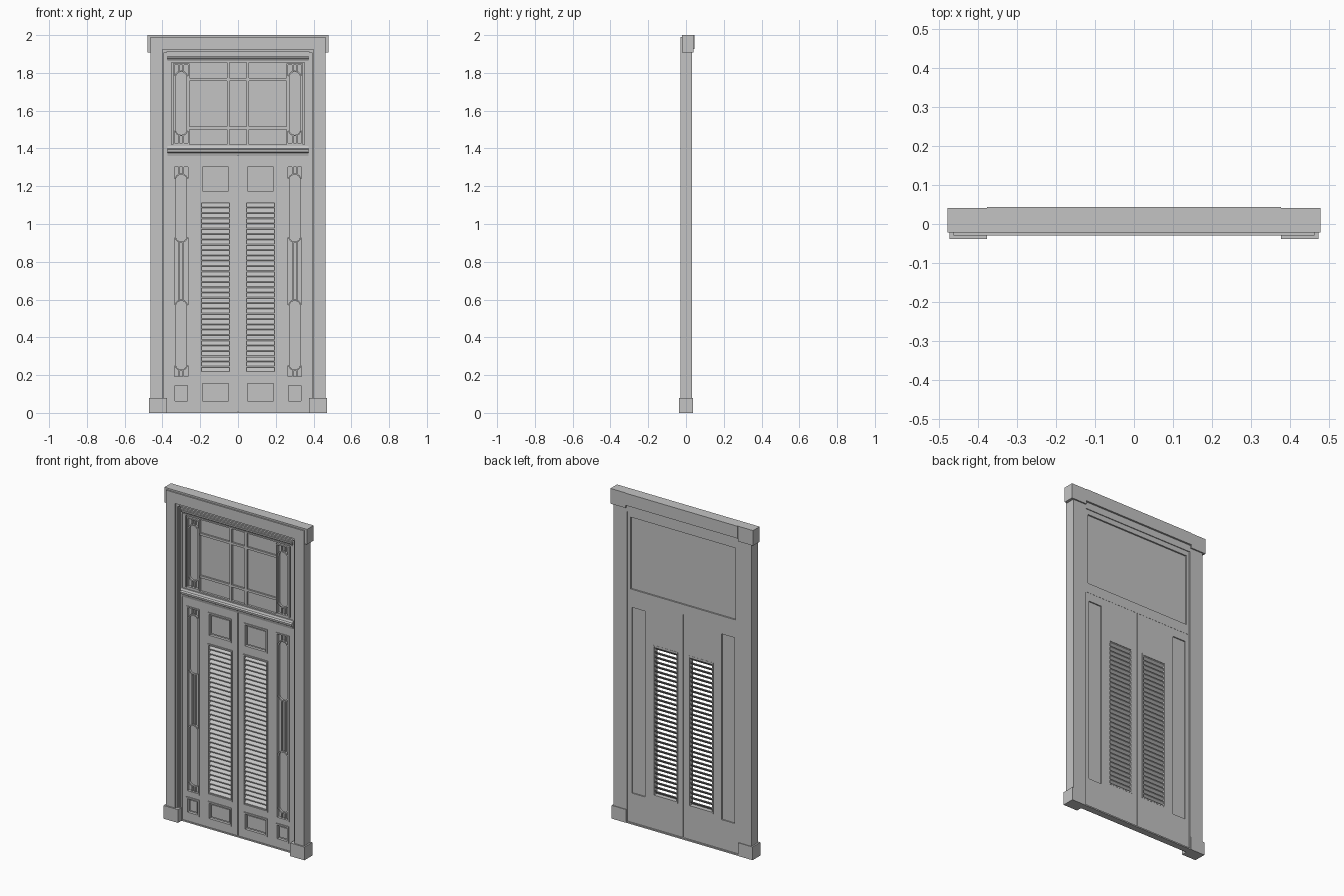
import bpy, bmesh, math

if "Cube" in bpy.data.objects:
    bpy.data.objects.remove(bpy.data.objects["Cube"])

paint = bpy.data.materials.new("grey_paint")
paint.diffuse_color = (0.55, 0.55, 0.55, 1)
paint.use_nodes = True
paint.node_tree.nodes["Principled BSDF"].inputs["Base Color"].default_value = paint.diffuse_color


def finish(name, bm):
    bmesh.ops.recalc_face_normals(bm, faces=bm.faces)
    me = bpy.data.meshes.new(name)
    bm.to_mesh(me)
    bm.free()
    me.materials.append(paint)
    ob = bpy.data.objects.new(name, me)
    bpy.context.collection.objects.link(ob)
    return ob


def thicken(bm, y0, y1):
    """Push flat faces lying at y0 through to y1."""
    res = bmesh.ops.extrude_face_region(bm, geom=bm.faces[:])
    vs = [g for g in res["geom"] if isinstance(g, bmesh.types.BMVert)]
    bmesh.ops.translate(bm, verts=vs, vec=(0, y1 - y0, 0))


def board(name, x0, x1, z0, z1, y0, y1, holes=(), s=1):
    """Upright board with rectangular holes (x0, x1, z0, z1); s=-1 mirrors it in x."""
    xs = sorted({x0, x1, *[v for h in holes for v in h[:2]]})
    zs = sorted({z0, z1, *[v for h in holes for v in h[2:]]})
    bm = bmesh.new()
    grid = [[bm.verts.new((s * x, y0, z)) for z in zs] for x in xs]
    for i in range(len(xs) - 1):
        for j in range(len(zs) - 1):
            cx, cz = (xs[i] + xs[i + 1]) / 2, (zs[j] + zs[j + 1]) / 2
            if not any(h[0] < cx < h[1] and h[2] < cz < h[3] for h in holes):
                bm.faces.new((grid[i][j], grid[i + 1][j], grid[i + 1][j + 1], grid[i][j + 1]))
    bmesh.ops.delete(bm, geom=[v for v in bm.verts if not v.link_faces], context='VERTS')
    thicken(bm, y0, y1)
    return finish(name, bm)


def ring(name, x0, x1, z0, z1, w, y0, y1, s=1):
    board(name, x0, x1, z0, z1, y0, y1, [(x0 + w, x1 - w, z0 + w, z1 - w)], s)


def rail(name, half, profile):
    """Horizontal moulding: (y, z) profile swept along x."""
    bm = bmesh.new()
    bm.faces.new([bm.verts.new((-half, y, z)) for y, z in profile])
    res = bmesh.ops.extrude_face_region(bm, geom=bm.faces[:])
    vs = [g for g in res["geom"] if isinstance(g, bmesh.types.BMVert)]
    bmesh.ops.translate(bm, verts=vs, vec=(2 * half, 0, 0))
    return finish(name, bm)


def round_bead(name, cx, z0, z1, r, w, y0, y1):
    """Round-ended loop of glazing bar."""
    bm = bmesh.new()
    loops = []
    for rad in (r, r - w):
        pts = []
        for k in range(26):
            a = math.pi * (k if k < 13 else k - 1) / 12
            zc = z1 - r if k < 13 else z0 + r
            pts.append(bm.verts.new((cx + rad * math.cos(a), y0, zc + rad * math.sin(a))))
        loops.append(pts)
    o, i = loops
    for k in range(26):
        n = (k + 1) % 26
        bm.faces.new((o[k], o[n], i[n], i[k]))
    thicken(bm, y0, y1)
    return finish(name, bm)


# Outer casing and stepped inner mouldings, open at the floor
board("casing", -.462, .462, 0, 1.99, -.03, .033, [(-.40, .40, 0, 1.925)])
steps = [(.40, 1.925, -.02), (.392, 1.912, -.012), (.383, 1.90, -.005)]
for k, (x, z, y) in enumerate(steps):
    nx, nz = (steps[k + 1][:2] if k < 2 else (.372, 1.885))
    board(f"casing_step_{k + 1}", -x, x, 0, z, y, .033, [(-nx, nx, 0, nz)])

# Head cap with end blocks, and plinth blocks
board("head_cap", -.376, .376, 1.926, 2, -.022, .044)
for s in (-1, 1):
    board("cap_end_block", .376, .478, 1.908, 2, -.022, .041, s=s)
    board("plinth_block", .376, .472, 0, .08, -.038, .037, s=s)

# Transom sash, glass and mouldings
board("transom_sash", -.372, .372, 1.40, 1.885, 0, .028, [(-.352, .352, 1.42, 1.855)])
board("transom_glass", -.352, .352, 1.42, 1.855, .013, .019)
rail("transom_bar", .374, [(.028, 1.36), (-.004, 1.36), (-.008, 1.375), (-.02, 1.382),
                           (-.022, 1.395), (-.012, 1.40), (-.006, 1.412), (.028, 1.412)])
rail("transom_head_moulding", .372, [(.005, 1.862), (-.004, 1.862), (-.008, 1.872),
                                     (-.014, 1.878), (-.016, 1.89), (.005, 1.89)])
for z in (1.508, 1.765):
    board("transom_glazing_bar", -.26, .26, z - .007, z + .007, .003, .014)


def glazing(z0, z1, beads, s):
    """Framed sidelight tracery: round beads linked by twin bars."""
    ring("light_frame", .257, .344, z0, z1, .008, -.004, .014, s)
    edges = [z0 + .008] + [z for b in beads for z in b] + [z1 - .008]
    for a, b in beads:
        round_bead("round_bead", s * .3005, a, b, .0355, .007, .001, .014)
    for k in range(0, len(edges), 2):
        for x in (.287, .309):
            board("twin_bar", x, x + .006, edges[k] - .003, edges[k + 1] + .003, .003, .014, s=s)


def raised_panel(name, x0, x1, z0, z1, s):
    """Moulded recess with a raised field."""
    ring(name + "_moulding", x0, x1, z0, z1, .009, -.006, .012, s)
    board(name, x0, x1, z0, z1, .011, .027, s=s)
    board(name + "_field", x0 + .018, x1 - .018, z0 + .018, z1 - .018, .004, .012, s=s)


LZ0, LZ1, N = .205, 1.12, 32
for s in (-1, 1):
    # Transom tracery and uprights
    glazing(1.422, 1.85, [(1.465, 1.812)], s)
    board("transom_upright", .044, .058, 1.42, 1.855, .001, .014, s=s)

    # Door leaf with openings for sidelight, louvres and panels
    top, low = (.042, .198, 1.165, 1.31), (.042, .198, .055, .165)
    side, light = (.258, .343, .055, .155), (.257, .344, .185, 1.31)
    louvre = (.036, .202, LZ0, LZ1)
    board("door_leaf", .002, .372, .004, 1.362, 0, .027, [top, low, side, light, louvre], s)
    raised_panel("top_panel", *top, s)
    raised_panel("bottom_panel", *low, s)
    raised_panel("side_panel", *side, s)

    # Sidelight
    board("side_glass", *light, .013, .020, s=s)
    glazing(light[2], light[3], [(.222, .60), (.90, 1.268)], s)

    # Louvre frame and sloping slats
    ring("louvre_frame", *louvre, .008, -.006, .028, s)
    pitch = (LZ1 - LZ0 - .016) / N
    z = LZ0 + .008
    slat = rail("louvre_slats", .076, [(.001, z), (.001, z + .006), (.025, z + .028), (.025, z + .022)])
    slat.location.x = s * .119
    arr = slat.modifiers.new("repeat", 'ARRAY')
    arr.count = N
    arr.use_relative_offset = False
    arr.use_constant_offset = True
    arr.constant_offset_displace = (0, 0, pitch)

# Threshold under the doors, and recessed strip behind the centre seam
board("threshold", -.376, .376, 0, .008, -.004, .036)
board("centre_seam", -.003, .003, .004, 1.362, .006, .022)
